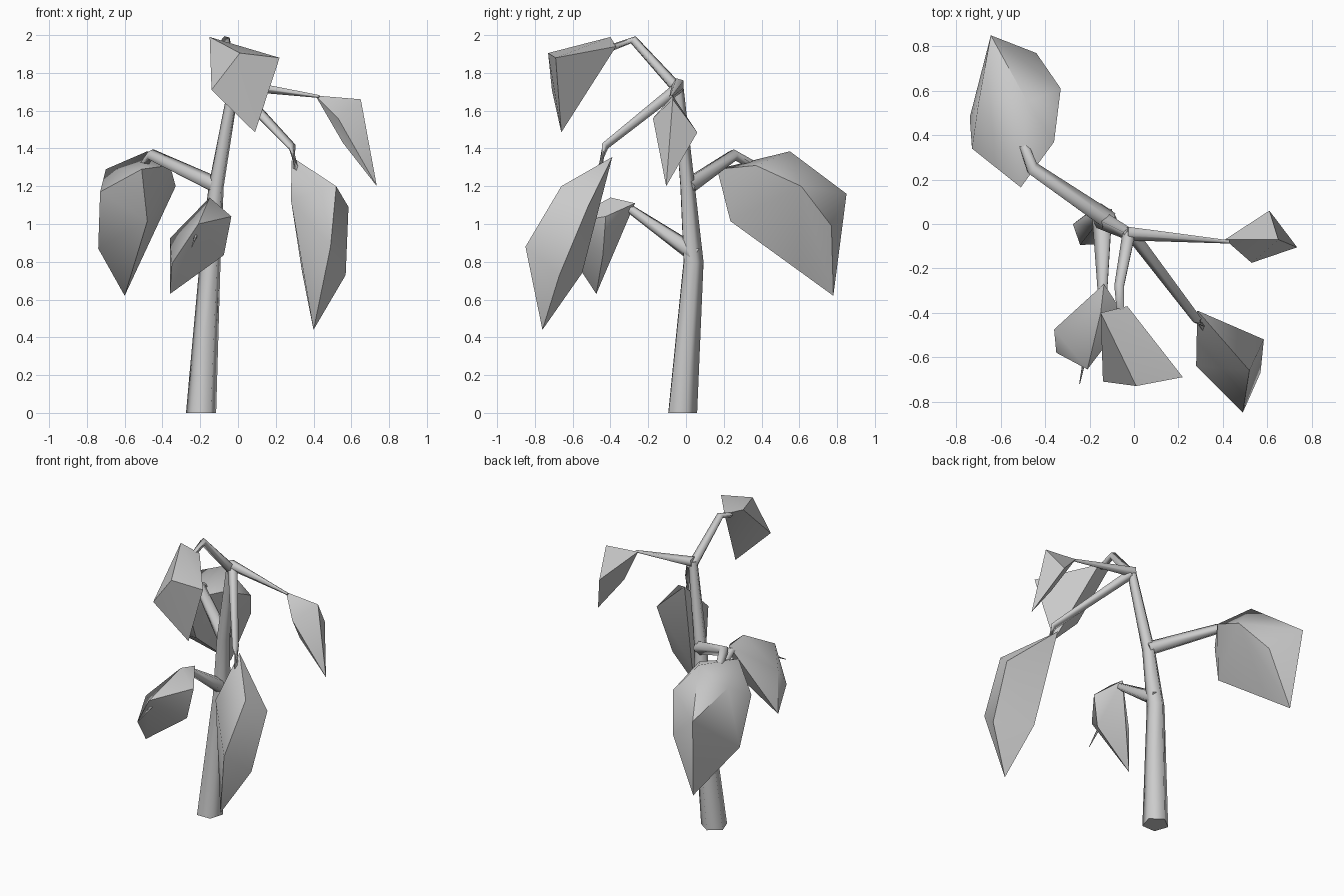
import bpy, bmesh, math
from mathutils import Vector

if "Cube" in bpy.data.objects:
    bpy.data.objects.remove(bpy.data.objects["Cube"])


def finish(name, bm, angle):
    bmesh.ops.recalc_face_normals(bm, faces=bm.faces[:])
    mesh = bpy.data.meshes.new(name)
    bm.to_mesh(mesh)
    bm.free()
    ob = bpy.data.objects.new(name, mesh)
    bpy.context.collection.objects.link(ob)
    bpy.ops.object.select_all(action='DESELECT')
    ob.select_set(True)
    bpy.context.view_layer.objects.active = ob
    bpy.ops.object.shade_smooth_by_angle(angle=math.radians(angle))
    return ob


def stalk(name, path, sides=5):
    """Tapered tube through (x, y, z, radius) points."""
    bm = bmesh.new()
    pts = [Vector(p[:3]) for p in path]
    rings = []
    for i, p in enumerate(pts):
        d = (pts[min(i + 1, len(pts) - 1)] - pts[max(i - 1, 0)]).normalized()
        if i == 0 and p.z == 0:
            d = Vector((0, 0, 1))          # flat foot
        u = d.cross(Vector((0.3, 1, 0.1)) if abs(d.z) > 0.85 else Vector((0, 0, 1))).normalized()
        v = d.cross(u)
        ring = []
        for k in range(sides):
            a = 2 * math.pi * k / sides
            ring.append(bm.verts.new(p + path[i][3] * (math.cos(a) * u + math.sin(a) * v)))
        rings.append(ring)
    for a, b in zip(rings, rings[1:]):
        for k in range(sides):
            n = (k + 1) % sides
            bm.faces.new((a[k], a[n], b[n], b[k]))
    bm.faces.new(rings[0][::-1])
    bm.faces.new(rings[-1])
    return finish(name, bm, 75)


def leaf(name, pts):
    """Plump low-poly leaf wrapped around its rim and ridge points."""
    bm = bmesh.new()
    for p in pts:
        bm.verts.new(p)
    res = bmesh.ops.convex_hull(bm, input=bm.verts[:])
    loose = [v for v in bm.verts if not v.link_faces]
    bmesh.ops.delete(bm, geom=loose, context='VERTS')
    return finish(name, bm, 50)


# Main stem
stalk("stem", [(-.195, -.025, 0, .084), (-.147, .035, .8, .058),
               (-.115, .005, 1.2, .042), (-.02, -.045, 1.74, .03)])

# Side stalks
stalk("top_stalk", [(-.02, -.04, 1.71, .032), (-.065, -.28, 1.975, .024), (-.06, -.39, 1.935, .018)])
stalk("right_stalk", [(-.03, -.04, 1.74, .034), (.43, -.08, 1.675, .008)])
stalk("front_right_stalk", [(-.01, -.04, 1.72, .032), (.285, -.43, 1.41, .022), (.31, -.46, 1.28, .02)])
stalk("back_left_stalk", [(-.11, .01, 1.2, .046), (-.46, .25, 1.365, .033), (-.5, .36, 1.31, .022)])
stalk("low_stalk", [(-.14, .05, .84, .05), (-.14, -.29, 1.075, .025), (-.15, -.4, 1.07, .018)])
stalk("low_leaf_spike", [(-.2, -.5, 1.0, .014), (-.245, -.72, .878, .002)])

# Leaves
leaf("top_leaf", [(-.15, -.40, 1.99), (-.03, -.37, 1.94), (-.14, -.71, 1.71),
                  (.09, -.66, 1.485), (.22, -.69, 1.88), (.01, -.73, 1.905)])
leaf("right_leaf", [(.41, -.07, 1.68), (.65, -.07, 1.66), (.735, -.105, 1.2),
                    (.53, -.175, 1.56), (.555, -.13, 1.43), (.61, .06, 1.485)])
leaf("front_right_leaf", [(.285, -.39, 1.355), (.585, -.52, 1.09), (.57, -.67, .73),
                          (.40, -.76, .44), (.34, -.55, .74), (.28, -.64, 1.13),
                          (.52, -.66, 1.2), (.49, -.85, .88)])
leaf("back_left_leaf", [(-.51, .165, 1.29), (-.73, .34, 1.17), (-.70, .55, 1.29),
                        (-.74, .48, .87), (-.60, .78, .62), (-.555, .60, .76),
                        (-.48, .235, 1.015), (-.36, .37, 1.31), (-.33, .61, 1.2),
                        (-.44, .77, .99), (-.48, .55, 1.385), (-.645, .85, 1.16)])
leaf("low_leaf", [(-.135, -.27, 1.11), (-.15, -.40, 1.14), (-.035, -.425, 1.04),
                  (-.075, -.44, .835), (-.36, -.475, .63), (-.35, -.58, .79),
                  (-.36, -.475, .925), (-.21, -.655, 1.0), (-.22, -.37, .94)])
